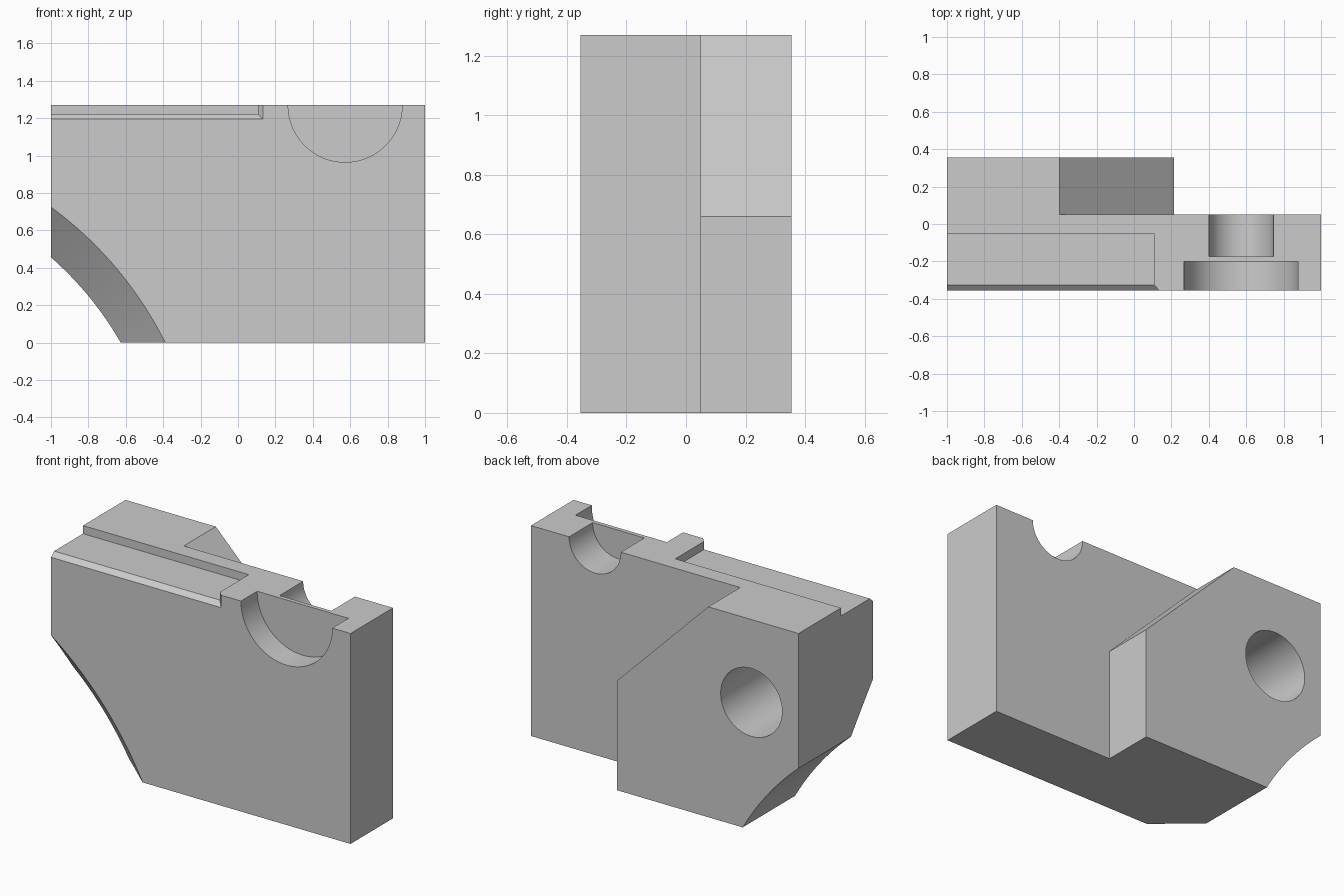
import bpy, bmesh, math

if "Cube" in bpy.data.objects:
    bpy.data.objects.remove(bpy.data.objects["Cube"])


def loft(name, sections):
    """Closed solid through a list of (y, [(x, z), ...]) sections."""
    bm = bmesh.new()
    rings = [[bm.verts.new((x, y, z)) for x, z in pts] for y, pts in sections]
    n = len(rings[0])
    for a, b in zip(rings, rings[1:]):
        for i in range(n):
            j = (i + 1) % n
            bm.faces.new((a[i], a[j], b[j], b[i]))
    bm.faces.new(rings[0])
    bm.faces.new(rings[-1])
    bmesh.ops.recalc_face_normals(bm, faces=bm.faces[:])
    mesh = bpy.data.meshes.new(name)
    bm.to_mesh(mesh)
    bm.free()
    obj = bpy.data.objects.new(name, mesh)
    bpy.context.collection.objects.link(obj)
    return obj


def circle(cx, cz, r, n=96):
    return [(cx + r * math.cos(2 * math.pi * (i + 0.5) / n),
             cz + r * math.sin(2 * math.pi * (i + 0.5) / n)) for i in range(n)]


def rect(x0, x1, z0, z1):
    return [(x0, z0), (x1, z0), (x1, z1), (x0, z1)]


TOP = 1.27

# Solid blank
body = loft("jaw_body", [(y, rect(-1, 1, 0, TOP)) for y in (-0.355, 0.355)])

# Relief behind the plate, leaving the rear block with its sloped corner
relief = [(0.213, -0.1), (0.213, 0.66), (-0.497, 1.37), (1.2, 1.37), (1.2, -0.1)]

cutters = [
    loft("rear_relief", [(y, relief) for y in (0.05, 0.5)]),
    # Large arc on the lower corner, flaring towards the front
    loft("corner_arc", [(y, circle(-2.18, -0.89, r, 256))
                        for y, r in ((0.5, 1.79), (-0.145, 1.79), (-0.455, 2.1))]),
    # Shallow top ledge with bevelled front lip
    loft("top_ledge", [(y, rect(-1.2, x, z, 1.4))
                       for y, x, z in ((-0.05, 0.107, 1.221), (-0.325, 0.107, 1.221),
                                       (-0.385, 0.163, 1.169))]),
    # Half-round pockets either side of a thin web
    loft("front_pocket", [(y, circle(0.573, TOP, 0.305)) for y in (-0.5, -0.2)]),
    loft("rear_pocket", [(y, circle(0.573, TOP, 0.173)) for y in (-0.175, 0.2)]),
    # Blind hole in the rear block
    loft("blind_hole", [(y, circle(-0.685, 0.77, 0.205)) for y in (-0.2, 0.5)]),
]

bpy.context.view_layer.objects.active = body
body.select_set(True)
for cutter in cutters:
    cutter.hide_render = True
    mod = body.modifiers.new(cutter.name, 'BOOLEAN')
    mod.operation = 'DIFFERENCE'
    mod.solver = 'EXACT'
    mod.object = cutter
    bpy.ops.object.modifier_apply(modifier=mod.name)
    bpy.data.objects.remove(cutter)

bpy.ops.object.shade_smooth_by_angle(angle=math.radians(20))
